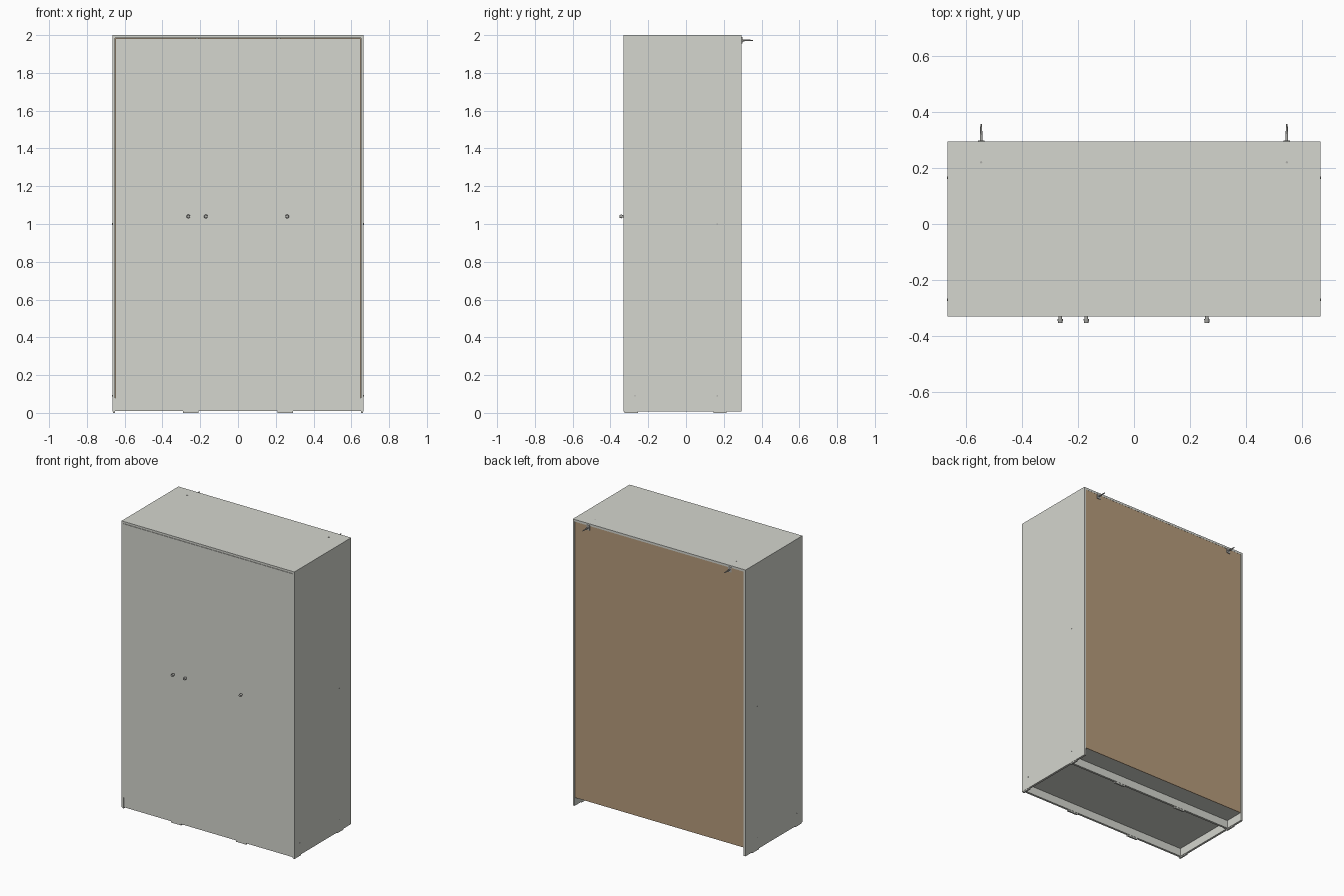
import bpy
import math

cube = bpy.data.objects.get("Cube")
if cube:
    bpy.data.objects.remove(cube)


def material(name, rgb):
    m = bpy.data.materials.new(name)
    m.use_nodes = True
    m.diffuse_color = (*rgb, 1)
    m.node_tree.nodes["Principled BSDF"].inputs["Base Color"].default_value = (*rgb, 1)
    return m


PAINT = material("pale grey paint", (0.66, 0.67, 0.62))
BOARD = material("brown hardboard", (0.47, 0.33, 0.20))
METAL = material("grey metal", (0.42, 0.42, 0.40))


def box(name, x, y, z, mat=PAINT):
    """Box from (low, high) pairs on each axis."""
    bpy.ops.mesh.primitive_cube_add(size=1, location=[sum(p) / 2 for p in (x, y, z)])
    ob = bpy.context.object
    ob.name = name
    ob.scale = [p[1] - p[0] for p in (x, y, z)]
    bpy.ops.object.transform_apply(location=False, rotation=False, scale=True)
    ob.data.materials.append(mat)
    return ob


def rod(name, centre, r1, r2, length, axis, mat=METAL):
    """Tapered rod; axis Y runs from back (r1) to front (r2)."""
    turn = {"X": (0, math.pi / 2, 0), "Y": (math.pi / 2, 0, 0), "Z": (0, 0, 0)}[axis]
    bpy.ops.mesh.primitive_cone_add(vertices=16, radius1=r1, radius2=r2, depth=length,
                                    location=centre, rotation=turn)
    ob = bpy.context.object
    ob.name = name
    ob.data.materials.append(mat)
    bpy.ops.object.shade_smooth_by_angle()
    return ob


W, FRONT, BACK, TOP = 0.665, -0.33, 0.295, 2.0
T = 0.015                 # board thickness
BASE, FOOT = 0.08, 0.008  # underside of the doors, height of the glides
INNER = W - T

# Carcass
for side, s in (("left", 1), ("right", -1)):
    box(side + "_side_panel", sorted((s * INNER, s * W)), (FRONT, BACK), (FOOT, TOP - T))
box("top_panel", (-W, W), (FRONT, BACK), (TOP - T, TOP))
box("floor_panel", (-INNER, INNER), (FRONT + 0.02, BACK - 0.005), (BASE - T, BASE))
box("back_panel", (-INNER, INNER), (BACK - 0.005, BACK - 0.001), (BASE - T, TOP - T), BOARD)

# Plinth boards
box("front_plinth", (-INNER, INNER), (FRONT + 0.004, FRONT + 0.019), (FOOT + 0.002, BASE - 0.002))
box("rear_plinth", (-INNER, INNER), (0.145, 0.16), (FOOT + 0.002, BASE - T))

# Partitions and doors
DOOR = 2 * INNER / 3
for side, s in (("left", 1), ("right", -1)):
    x = s * DOOR / 2
    box(side + "_partition", (x - T / 2, x + T / 2), (FRONT + 0.02, BACK - 0.005), (BASE, TOP - T))
for i, name in enumerate(("right", "middle", "left")):
    x = -INNER + i * DOOR
    box(name + "_door", (x + 0.0005, x + DOOR - 0.0005), (FRONT, FRONT + 0.016), (BASE, TOP - T - 0.002))

# Door knobs
for name, x in (("right", -0.263), ("middle", -0.17), ("left", 0.26)):
    rod(name + "_knob_stem", (x, FRONT - 0.006, 1.04), 0.006, 0.007, 0.014, "Y")
    rod(name + "_knob", (x, FRONT - 0.016, 1.04), 0.01, 0.008, 0.014, "Y")

# Wall fixings: bracket plate, bolt and screw cap
for side, s in (("left", 1), ("right", -1)):
    x = s * 0.545
    box(side + "_wall_plate", (x - 0.012, x + 0.012), (BACK - 0.001, BACK + 0.003), (1.955, 1.99), METAL)
    rod(side + "_wall_bolt", (x, 0.326, 1.972), 0.003, 0.005, 0.06, "Y")
    rod(side + "_top_screw", (x, 0.22, TOP), 0.004, 0.004, 0.003, "Z")

    # Side screw caps
    for y, z in ((-0.27, 0.09), (0.165, 0.09), (0.165, 1.0)):
        rod(side + "_side_screw", (s * W, y, z), 0.004, 0.004, 0.002, "X")

    # Floor glides under the sides and plinths
    for y in (-0.29, 0.18):
        box(side + "_side_glide", sorted((s * (INNER + 0.002), s * (W - 0.002))),
            (y - 0.035, y + 0.035), (0, FOOT))
    for y in (FRONT + 0.0115, 0.1525):
        box(side + "_plinth_glide", sorted((s * 0.21, s * 0.29)), (y - 0.006, y + 0.006), (0, FOOT + 0.002))
